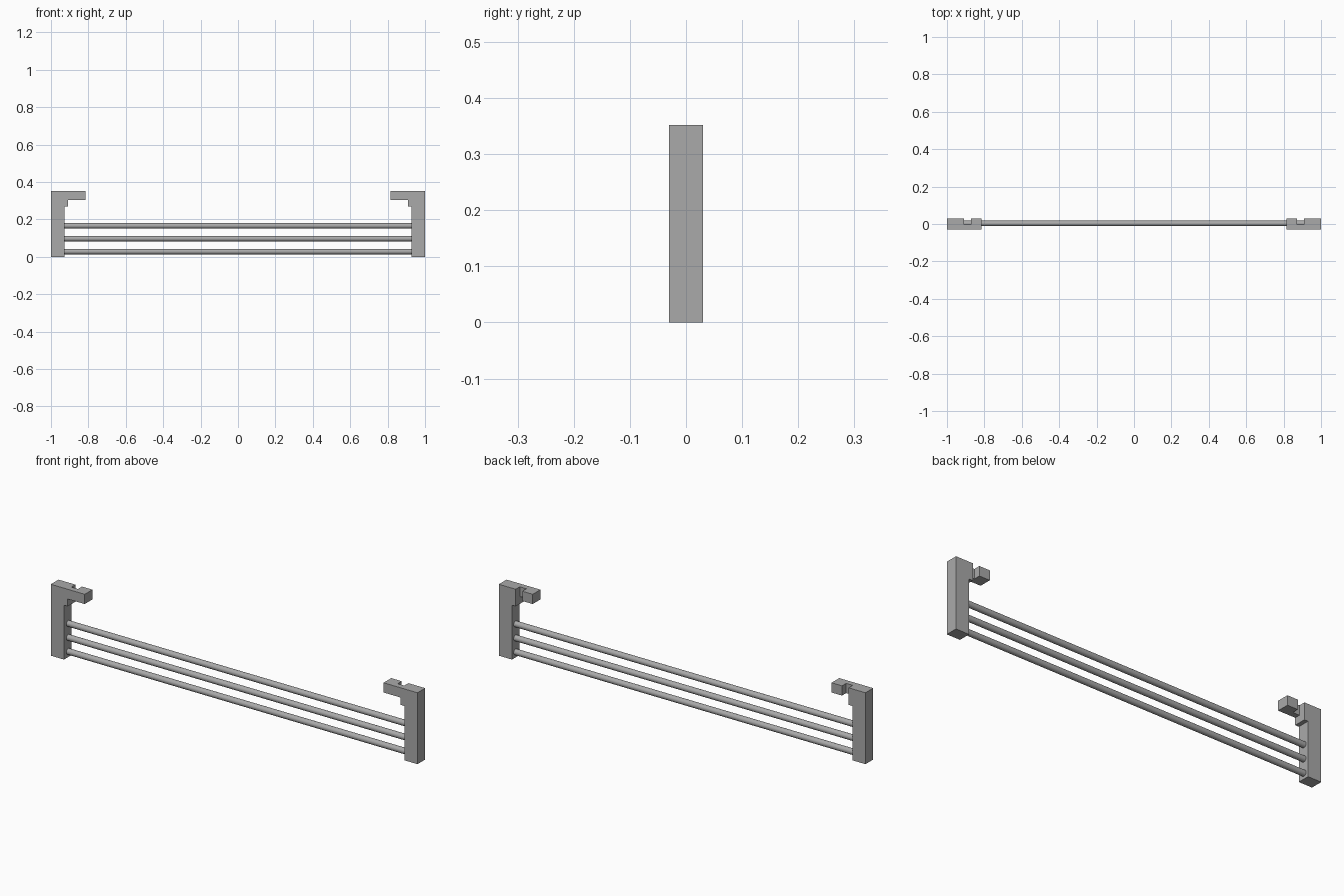
import bpy
import bmesh
import math
from mathutils import Matrix

cube = bpy.data.objects.get("Cube")
if cube:
    bpy.data.objects.remove(cube, do_unlink=True)

HALF_DEPTH = 0.03
INNER_X = 0.928      # inner face of the uprights
STEP_X = 0.908       # step under the hook, also one notch wall
HOOK_X = 0.815
TOP_Z = 0.352

metal = bpy.data.materials.new("satin_grey")
metal.use_nodes = True
grey = (0.4, 0.4, 0.4, 1)
metal.diffuse_color = grey
metal.node_tree.nodes["Principled BSDF"].inputs["Base Color"].default_value = grey


def add_object(name, bm):
    bmesh.ops.recalc_face_normals(bm, faces=bm.faces)
    mesh = bpy.data.meshes.new(name)
    bm.to_mesh(mesh)
    bm.free()
    obj = bpy.data.objects.new(name, mesh)
    bpy.context.collection.objects.link(obj)
    mesh.materials.append(metal)
    return obj


def prism(name, profile, y0, y1, side):
    """Extrude an x-z profile along y."""
    bm = bmesh.new()
    face = bm.faces.new([bm.verts.new((side * x, y0, z)) for x, z in profile])
    new = bmesh.ops.extrude_face_region(bm, geom=[face])["geom"]
    verts = [v for v in new if isinstance(v, bmesh.types.BMVert)]
    bmesh.ops.translate(bm, verts=verts, vec=(0, y1 - y0, 0))
    return add_object(name, bm)


# Brackets: upright, small step and inward hook, notched from the back
bracket_profile = [(1, 0), (1, TOP_Z), (HOOK_X, TOP_Z), (HOOK_X, 0.304),
                   (STEP_X, 0.304), (STEP_X, 0.268), (INNER_X, 0.268), (INNER_X, 0)]
notch_profile = [(STEP_X, 0.29), (STEP_X, 0.4), (0.872, 0.4), (0.872, 0.29)]
for label, side in (("left", 1), ("right", -1)):
    bracket = prism(label + "_bracket", bracket_profile, -HALF_DEPTH, HALF_DEPTH, side)
    cutter = prism(label + "_notch_cutter", notch_profile, -0.002, 0.1, side)
    cutter.hide_render = True
    cut = bracket.modifiers.new("notch", 'BOOLEAN')
    cut.operation = 'DIFFERENCE'
    cut.solver = 'EXACT'
    cut.object = cutter
    bpy.context.view_layer.objects.active = bracket
    bpy.ops.object.modifier_apply(modifier=cut.name)
    bpy.data.objects.remove(cutter, do_unlink=True)

# Three round rails between the uprights
for label, z in (("lower", 0.028), ("middle", 0.097), ("upper", 0.166)):
    bm = bmesh.new()
    bmesh.ops.create_cone(bm, cap_ends=True, segments=24, radius1=0.0145,
                          radius2=0.0145, depth=2 * INNER_X + 0.01,
                          matrix=Matrix.Translation((0, 0.003, z))
                          @ Matrix.Rotation(math.pi / 2, 4, 'Y'))
    rail = add_object(label + "_rail", bm)
    bpy.ops.object.select_all(action='DESELECT')
    rail.select_set(True)
    bpy.context.view_layer.objects.active = rail
    bpy.ops.object.shade_smooth_by_angle(angle=math.radians(40))
